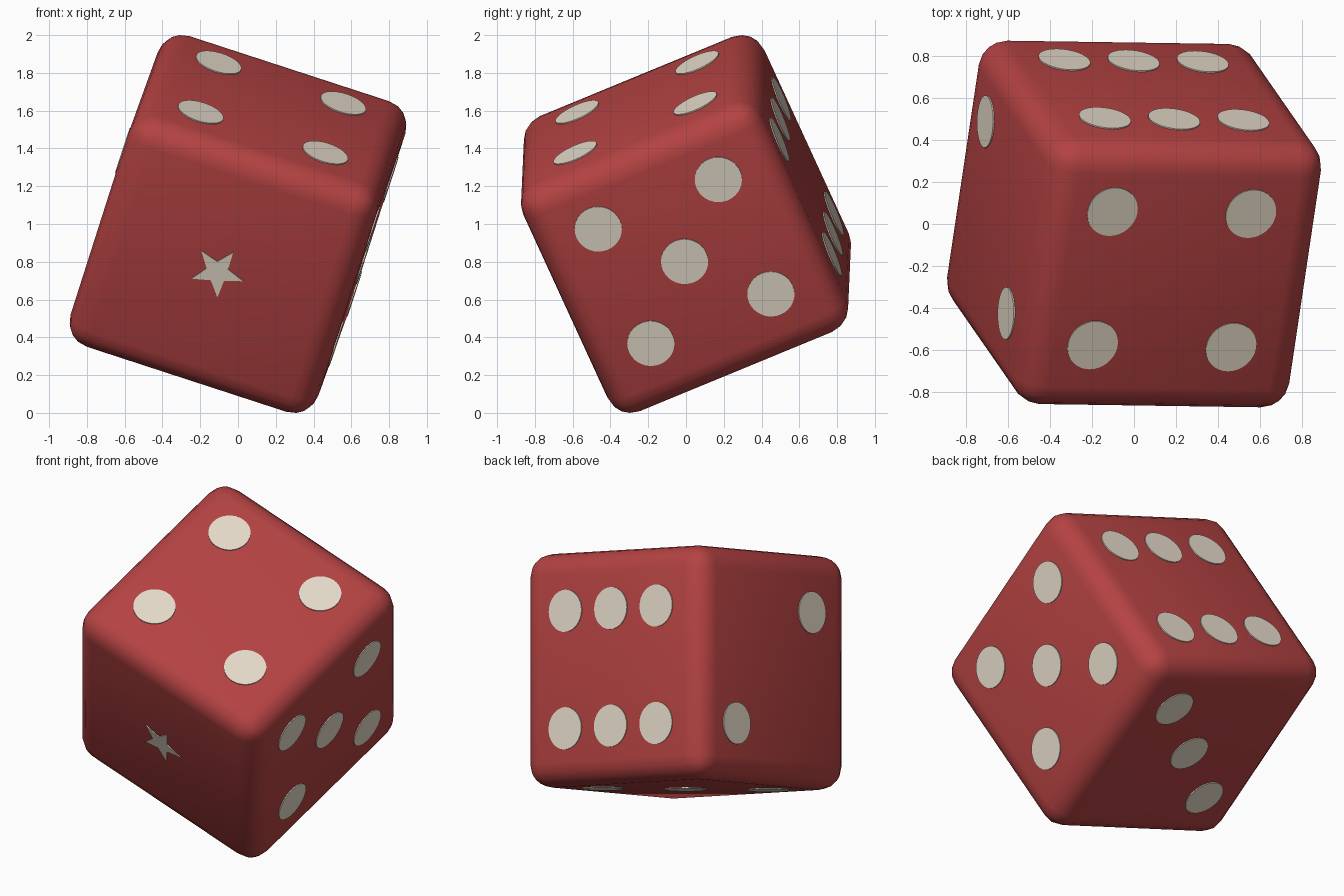
import bpy, bmesh
from math import sin, cos, pi, radians
from mathutils import Matrix, Vector

cube = bpy.data.objects.get("Cube")
if cube:
    bpy.data.objects.remove(cube, do_unlink=True)

HALF = 0.69      # half the die's edge
ROUND = 0.135    # edge rounding
SPOT = 0.125     # spot radius
P = 0.347        # spot spacing


def material(name, colour):
    m = bpy.data.materials.new(name)
    m.use_nodes = True
    m.diffuse_color = (*colour, 1)
    bsdf = next(n for n in m.node_tree.nodes if n.type == 'BSDF_PRINCIPLED')
    bsdf.inputs["Base Color"].default_value = (*colour, 1)
    return m


red = material("red", (0.46, 0.055, 0.055))
cream = material("cream", (0.78, 0.70, 0.58))

# Tilt of the die: its own right, back and up directions
right = Vector((0.951, -0.014, -0.31)).normalized()
back = Vector((0.144, 0.916, 0.375))
back = (back - right * back.dot(right)).normalized()
up = right.cross(back)
pose = Matrix.Translation((0, 0, 1)) @ Matrix((right, back, up)).transposed().to_4x4()


def add_object(name, bm, mat, matrix):
    mesh = bpy.data.meshes.new(name)
    bm.normal_update()
    bm.to_mesh(mesh)
    bm.free()
    mesh.materials.append(mat)
    ob = bpy.data.objects.new(name, mesh)
    bpy.context.collection.objects.link(ob)
    ob.matrix_world = matrix
    return ob


def plate(bm, centre, outline):
    """Thin plate standing just proud of the die's face."""
    base = [bm.verts.new((centre[0] + x, centre[1] + y, HALF - 0.002)) for x, y in outline]
    face = bm.faces.new(base)
    top = bmesh.ops.extrude_face_region(bm, geom=[face])["geom"]
    bmesh.ops.translate(bm, vec=(0, 0, 0.008),
                        verts=[v for v in top if isinstance(v, bmesh.types.BMVert)])


def ring(n, radii, start=0.0):
    return [(radii[i % len(radii)] * cos(start + 2 * pi * i / n),
             radii[i % len(radii)] * sin(start + 2 * pi * i / n)) for i in range(n)]


# Rounded body
bm = bmesh.new()
bmesh.ops.create_cube(bm, size=2 * HALF)
body = add_object("die_body", bm, red, pose)
bevel = body.modifiers.new("rounded_edges", 'BEVEL')
bevel.width = ROUND
bevel.segments = 4
bevel.limit_method = 'NONE'
for poly in body.data.polygons:
    poly.use_smooth = True

# Spots on each face: face x axis, face y axis, small offset, spot positions
X, Y, Z = Vector((1, 0, 0)), Vector((0, 1, 0)), Vector((0, 0, 1))
corners = [(x, y) for x in (-P, P) for y in (-P, P)]
faces = {
    "four_spots": (X, Y, (-0.016, 0.015), corners),
    "five_spots": (Y, Z, (0.009, 0.015), corners + [(0, 0)]),
    "six_spots": (-X, Z, (-0.003, -0.01), [(x, y) for x in (-P, 0, P) for y in (-P, P)]),
    "two_spots": (-Y, Z, (-0.02, -0.008), [(-P, -P), (P, P)]),
    "three_spots": (X, -Y, (0, 0), [(P, -P), (0, 0), (-P, P)]),
    "star_mark": (X, Z, (-0.016, 0.003), [(0, 0)]),
}
for name, (u, v, shift, places) in faces.items():
    star = name == "star_mark"
    outline = ring(10, (0.145, 0.06), radians(-1.5)) if star else ring(32, (SPOT,))
    bm = bmesh.new()
    for x, y in places:
        plate(bm, (x + shift[0], y + shift[1]), outline)
    bmesh.ops.recalc_face_normals(bm, faces=bm.faces)
    side = Matrix((u, v, u.cross(v))).transposed().to_4x4()
    add_object(name, bm, cream, pose @ side)
